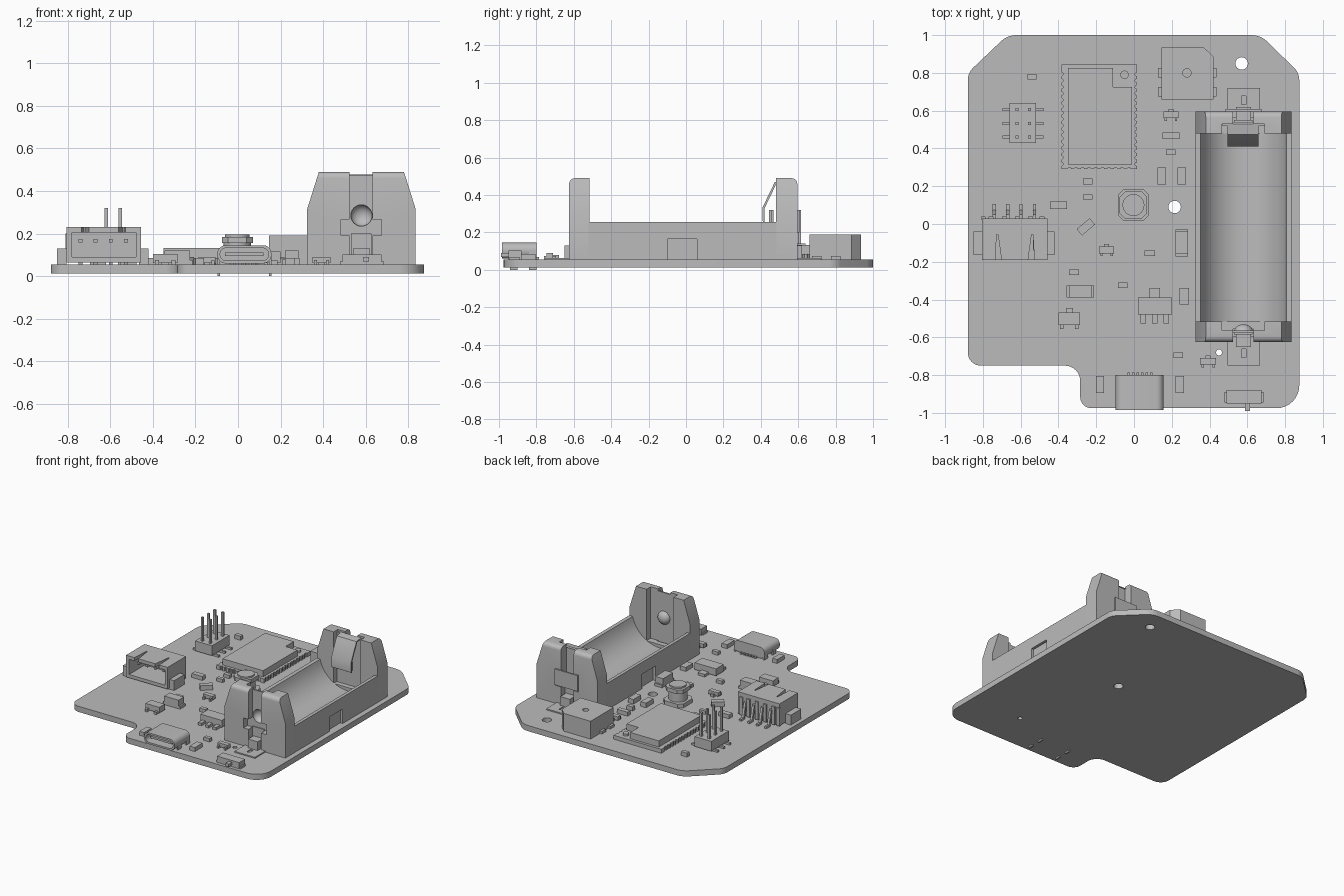
import bpy, bmesh
from math import sin, cos, pi, radians, sqrt
from mathutils import Vector, Matrix

if "Cube" in bpy.data.objects:
    bpy.data.objects.remove(bpy.data.objects["Cube"], do_unlink=True)

grey = bpy.data.materials.new("plain grey")
grey.use_nodes = True
grey.diffuse_color = (0.5, 0.5, 0.5, 1)
grey.node_tree.nodes["Principled BSDF"].inputs["Base Color"].default_value = (0.5, 0.5, 0.5, 1)
TOP = 0.055  # upper face of the board
parts = []


def finish(name, bm):
    bmesh.ops.recalc_face_normals(bm, faces=bm.faces)
    mesh = bpy.data.meshes.new(name)
    bm.to_mesh(mesh)
    bm.free()
    mesh.materials.append(grey)
    obj = bpy.data.objects.new(name, mesh)
    bpy.context.collection.objects.link(obj)
    parts.append(obj)
    return obj


def prism(name, pts, axis, a, b):
    """Extrude a 2D outline along an axis from a to b."""
    place = {"x": lambda u, v, w: (w, u, v), "y": lambda u, v, w: (u, w, v),
             "z": lambda u, v, w: (u, v, w)}[axis]
    bm = bmesh.new()
    ends = [[bm.verts.new(place(u, v, w)) for u, v in pts] for w in (a, b)]
    for ring in ends:
        bm.faces.new(ring)
    n = len(pts)
    for i in range(n):
        j = (i + 1) % n
        bm.faces.new((ends[0][i], ends[0][j], ends[1][j], ends[1][i]))
    return finish(name, bm)


def rect(x0, x1, y0, y1):
    return [(x0, y0), (x1, y0), (x1, y1), (x0, y1)]


def box(name, x0, x1, y0, y1, z0, z1):
    return prism(name, rect(x0, x1, y0, y1), "z", z0, z1)


def circle(x, y, r, n=24):
    return [(x + r * cos(2 * pi * i / n), y + r * sin(2 * pi * i / n)) for i in range(n)]


def rounded(corners, steps=8):
    """Outline with circular corners, given as (x, y, radius)."""
    out = []
    for i, (x, y, r) in enumerate(corners):
        p = Vector((x, y))
        a = (Vector(corners[i - 1][:2]) - p).normalized()
        b = (Vector(corners[(i + 1) % len(corners)][:2]) - p).normalized()
        half = a.angle(b) / 2
        d, w = r * cos(half) / sin(half), sin(half)
        for k in range(steps + 1):
            t = k / steps
            c0, c1, c2 = (1 - t) ** 2, 2 * w * t * (1 - t), t * t
            out.append(tuple((c0 * (p + a * d) + c1 * p + c2 * (p + b * d)) / (c0 + c1 + c2)))
    return out


def round_rect(x0, x1, y0, y1, r, steps=5):
    return rounded([(x, y, r) for x, y in rect(x0, x1, y0, y1)], steps)


def cut(obj, *cutters):
    for c in cutters:
        mod = obj.modifiers.new("cut", "BOOLEAN")
        mod.operation, mod.solver, mod.object = "DIFFERENCE", "EXACT", c
        bpy.context.view_layer.objects.active = obj
        bpy.ops.object.modifier_apply(modifier=mod.name)
        parts.remove(c)
        bpy.data.objects.remove(c, do_unlink=True)
    return obj


# Board with mounting holes
board = prism("board", rounded([(-.88, -.75, .07), (-.285, -.75, .08), (-.285, -.975, .06),
                                (.875, -.975, .12), (.875, .8, .09), (.67, 1, .12),
                                (-.67, 1, .12), (-.88, .8, .09)]), "z", .012, TOP)
for x, y, r in [(.57, .85, .033), (.215, .09, .033), (.45, -.68, .016)]:
    cut(board, prism("hole", circle(x, y, r), "z", -.1, .2))

# Battery cradle with a round trough and side notches
MID = .58
arc = [(MID + .235 * cos(t), .31 + .235 * sin(t))
       for t in [radians(194 + 152 * i / 24) for i in range(25)]]
cradle = prism("battery_cradle", [(.325, TOP), (.835, TOP), (.835, .255)] + arc[::-1]
               + [(.325, .255)], "y", -.52, .485)
for x in (.325, .835):
    cut(cradle, box("notch", x - .02, x + .02, -.1, .06, 0, .165))

# Battery end walls with contact slots, plates and solder tabs
end_profile = [(.325, TOP), (.835, TOP), (.835, .315), (.78, .49), (.38, .49), (.325, .315)]
for side, inner, outer, label in [(-1, -.515, -.625, "front"), (1, .48, .595, "back")]:
    wall = prism(label + "_battery_wall", end_profile, "y", inner, outer)
    bm = bmesh.new()
    bm.from_mesh(wall.data)
    edges = [e for e in bm.edges if all(v.co.z > .48 and abs(v.co.y - outer) < .01 for v in e.verts)]
    bmesh.ops.bevel(bm, geom=edges, offset=.03, segments=4, affect="EDGES", profile=.5)
    bm.to_mesh(wall.data)
    bm.free()
    mid = inner + side * .05
    ys = sorted((inner - side * .02, mid))
    yo = sorted((mid - side * .01, outer + side * .02))
    cut(wall, box("inner_slot", .465, .692, *ys, .1, .6), box("outer_slot", .525, .632, *yo, .04, .6),
        box("cross_slot", .485, .675, *yo, .19, .265))
    plate = box(label + "_contact_plate", .468, .69, mid - .012, mid, .1, .475)
    if side < 0:
        cut(plate, prism("hole", circle(MID, .285, .05), "y", mid - .1, mid + .1))
        bm = bmesh.new()
        bmesh.ops.create_uvsphere(bm, u_segments=24, v_segments=16, radius=.05)
        bmesh.ops.bisect_plane(bm, geom=bm.verts[:] + bm.edges[:] + bm.faces[:],
                               plane_co=(0, 0, 0), plane_no=(0, 1, 0), clear_inner=True)
        bm.transform(Matrix.Translation((MID, mid - .006, .285)) @ Matrix.Diagonal((1, .8, 1, 1)))
        finish("contact_dimple", bm)
    else:
        leaf = [(mid, .478), (.475, .47), (.41, .335), (.41, .26)]
        prism("spring_leaf", leaf + [(y + .01, z - .006) for y, z in leaf[::-1]], "x", .495, .66)
        box("spring_tip", .51, .645, .445, .457, .255, .32)
        box("spring_hook", .485, .675, .596, .608, .2, .32)
    box(label + "_contact_stem", .53, .627, *sorted((mid, mid + side * .02)), TOP, .2)
    tab = box(label + "_solder_tab", .495, .667, *sorted((outer - side * .03, outer + side * .125)), TOP, .064)
    cut(tab, box("hole", .568, .592, outer + side * .06 - .022, outer + side * .06 + .022, 0, .2))
    box(label + "_tab_riser", .54, .62, *sorted((outer - side * .05, outer + side * .025)), TOP, .13)

# Radio module: castellated carrier with a notched shield
def scallops(p, q, n):
    p, q = Vector(p), Vector(q)
    along = (q - p) / n
    inward = Vector((-along.y, along.x)).normalized()
    out = []
    for i in range(n):
        c = p + along * (i + .5)
        out += [tuple(c - along.normalized() * .01 * cos(t) + inward * .01 * sin(t))
                for t in [k * pi / 4 for k in range(5)]]
    return out


carrier = ([(-.385, .845)] + scallops((-.385, .81), (-.385, .3), 15) + [(-.385, .29)]
           + scallops((-.36, .29), (-.01, .29), 10) + [(.015, .29)]
           + scallops((.015, .3), (.015, .81), 15) + [(.015, .845)])
prism("module_carrier", carrier, "z", TOP, .085)
prism("module_shield", [(-.35, .315), (-.01, .315), (-.01, .725), (-.11, .725), (-.11, .825),
                        (-.35, .825)], "z", .085, .132)
prism("module_connector", circle(-.05, .79, .022), "z", .085, .1)

# Buzzer
buzzer = prism("buzzer", [(.145, .66), (.42, .66), (.42, .885), (.37, .935), (.145, .935)], "z", TOP, .19)
cut(buzzer, prism("hole", circle(.28, .8, .022), "z", .12, .3))
for x in (.14, .425):
    for y in (.7, .8):
        box("buzzer_foot", x - .012, x + .012, y - .025, y + .025, TOP, .075)

# Pin header
box("header_base", -.66, -.52, .43, .64, .065, .14)
for y in (.46, .533, .606):
    for x, s in ((-.62, -1), (-.553, 1)):
        box("header_pin", x - .008, x + .008, y - .008, y + .008, .1, .32)
        box("header_lead", *sorted((x, x + s * .075)), y - .008, y + .008, TOP, .07)

# Four way side entry socket
socket = box("socket_housing", -.805, -.457, -.19, .03, .065, .23)
cut(socket, box("cavity", -.78, -.48, -.25, 0, .09, .205))
for x, s in ((-.735, 1), (-.527, -1)):
    cut(socket, prism("slit", [(x, -.2), (x + s * .035, -.2), (x + s * .015, -.055), (x + s * .008, -.055)],
                      "z", .19, .3))
for x in (-.85, -.465):
    box("socket_ear", x, x + .045, -.165, -.04, TOP, .13)
for i in range(4):
    x = -.74 + i * .071
    box("socket_contact", x - .009, x + .009, -.14, .03, .157, .175)
    prism("socket_lead", [(.02, .175), (.05, .175), (.075, .07), (.105, .07), (.105, TOP),
                          (.06, TOP), (.04, .157), (.02, .157)], "x", x - .009, x + .009)
for x in (-.81, -.77, -.7, -.63, -.56, -.5):
    box("socket_rib", x, x + .025, .025, .04, .065, .2)

# Power inductor
def octagon(x, y, h, c):
    return [(x + a, y + b) for a, b in [(-h, c - h), (c - h, -h), (h - c, -h), (h, c - h),
                                        (h, h - c), (h - c, h), (c - h, h), (-h, h - c)]]


prism("inductor_base", octagon(-.003, .1, .083, .03), "z", TOP, .085)
prism("inductor_core", circle(-.003, .1, .065), "z", .085, .16)
prism("inductor_flange", octagon(-.003, .1, .073, .03), "z", .155, .185)
prism("inductor_cap", circle(-.003, .1, .058), "z", .185, .196)

# Charging port: rounded shell, tongue, flanges and pegs
shell = prism("port_shell", round_rect(-.097, .157, .06, .145, .038), "y", -.985, -.8)
cut(shell, prism("mouth", round_rect(-.084, .144, .073, .132, .028), "y", -1.1, -.83))
box("port_tongue", -.06, .12, -.96, -.82, .095, .11)
for x in (-.097, .145):
    for y in (-.92, -.82):
        box("port_peg", x, x + .012, y - .02, y + .02, 0, .1)
for i in range(6):
    box("port_lead", -.035 + i * .024, -.022 + i * .024, -.81, -.785, TOP, .068)

# Slide switch
box("switch_body", .49, .675, -.95, -.88, TOP, .102)
box("switch_lever", .588, .615, -.99, -.94, .068, .09)
for x in (.48, .665):
    box("switch_foot", x, x + .02, -.945, -.89, TOP, .068)

# Plain chip parts: x0, x1, y0, y1, height
chips = [(.15, .24, .45, .485, .03), (.125, .17, .21, .3, .035), (.23, .275, .21, .3, .035),
         (-.27, -.22, .21, .24, .025), (-.27, -.22, .13, .155, .025), (-.445, -.355, .08, .12, .03),
         (.055, .11, -.17, -.14, .025), (-.345, -.29, -.27, -.24, .025), (-.085, -.035, -.34, -.31, .025),
         (.24, .29, -.425, -.34, .03), (.21, .26, -.71, -.68, .025), (.22, .265, -.895, -.805, .03),
         (-.2, -.16, -.895, -.805, .03), (-.565, -.515, .765, .795, .03), (.17, .22, .365, .395, .03)]
for *r, h in chips:
    box("chip_part", *r, TOP, TOP + h)
tilt = box("tilted_chip", -.045, .045, -.022, .022, TOP, TOP + .035)
tilt.location = (-.255, -.015, 0)
tilt.rotation_euler.z = radians(40)

# Diodes with end leads
for x0, x1, y0, y1 in [(.22, .285, -.16, -.04), (-.345, -.225, -.39, -.325)]:
    box("diode", x0, x1, y0, y1, .06, .12)
    e = .012
    g = (0, e) if y1 - y0 > x1 - x0 else (e, 0)
    box("diode_lead", x0 - g[0], x1 + g[0], y0 - g[1], y1 + g[1], TOP, .075)

# Small transistors and the regulator: body, height, lead reach
for x0, x1, y0, y1, top, reach in [(.155, .235, .56, .595, .09, .015), (-.185, -.105, -.155, -.12, .09, .015),
                                   (.35, .435, -.745, -.71, .09, .015), (-.4, -.285, -.535, -.468, .105, .022),
                                   (.02, .2, -.48, -.388, .115, .048)]:
    box("transistor_body", x0, x1, y0, y1, .062, top)
    w = (x1 - x0) * .08
    mx = (x0 + x1) / 2
    for x in (x0 + w * 2, mx, x1 - w * 2):
        if x != mx or reach > .04:
            box("transistor_lead", x - w, x + w, y0 - reach, y0 + .01, TOP, .075)
    box("transistor_tab", mx - w * 2, mx + w * 2, y1 - .01, y1 + reach, TOP, .075)

# Smooth the curved faces and keep edges crisp
bpy.ops.object.select_all(action="DESELECT")
for obj in parts:
    obj.select_set(True)
bpy.context.view_layer.objects.active = board
bpy.ops.object.shade_smooth_by_angle(angle=radians(30))
